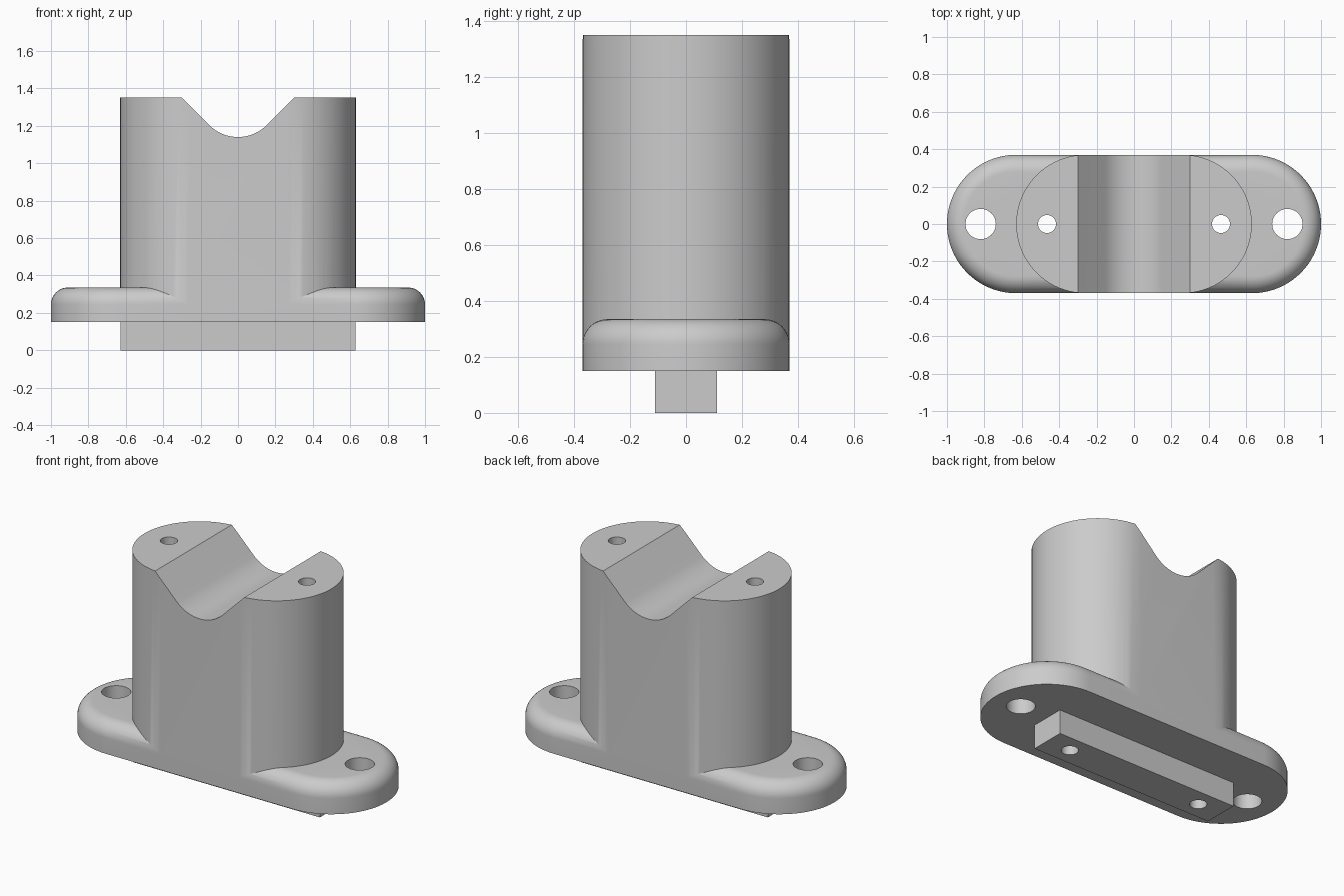
import bpy, bmesh, math
from mathutils import Matrix

cube = bpy.data.objects.get("Cube")
if cube:
    bpy.data.objects.remove(cube, do_unlink=True)

RADIUS = 0.37
BASE_BOTTOM, BASE_TOP, FILLET = 0.15, 0.335, 0.09
TOP = 1.35

grey = bpy.data.materials.new("plain grey")
grey.use_nodes = True
colour = (0.6, 0.6, 0.6, 1)
grey.diffuse_color = colour
grey.node_tree.nodes["Principled BSDF"].inputs["Base Color"].default_value = colour


def finish(name, bm):
    bmesh.ops.recalc_face_normals(bm, faces=bm.faces)
    mesh = bpy.data.meshes.new(name)
    bm.to_mesh(mesh)
    bm.free()
    mesh.materials.append(grey)
    obj = bpy.data.objects.new(name, mesh)
    bpy.context.collection.objects.link(obj)
    return obj


def stadium(name, centre, levels, steps=40):
    """Stack of round-ended slots; levels are (radius, z) pairs."""
    bm = bmesh.new()
    rings = []
    for radius, z in levels:
        ring = []
        for side in (1, -1):
            for i in range(steps + 1):
                a = math.pi * (i / steps - 0.5)
                ring.append(bm.verts.new((side * (centre + radius * math.cos(a)),
                                          side * radius * math.sin(a), z)))
        rings.append(ring)
    for low, high in zip(rings, rings[1:]):
        for i in range(len(low)):
            j = (i + 1) % len(low)
            bm.faces.new((low[i], low[j], high[j], high[i]))
    bm.faces.new(rings[0])
    bm.faces.new(rings[-1])
    return finish(name, bm)


def combine(target, other, operation):
    mod = target.modifiers.new(operation, 'BOOLEAN')
    mod.operation, mod.solver, mod.object = operation, 'EXACT', other
    bpy.context.view_layer.objects.active = target
    bpy.ops.object.modifier_apply(modifier=mod.name)
    bpy.data.objects.remove(other, do_unlink=True)


# Mounting flange with a rounded upper edge
levels = [(RADIUS, BASE_BOTTOM)]
for i in range(13):
    a = math.pi / 2 * i / 12
    levels.append((RADIUS - FILLET * (1 - math.cos(a)),
                   BASE_TOP - FILLET * (1 - math.sin(a))))
support = stadium("saddle_support", 0.63, levels)

# Column
combine(support, stadium("column", 0.26, [(RADIUS, 0.2), (RADIUS, TOP)]), 'UNION')

# Locating key under the flange
bm = bmesh.new()
bmesh.ops.create_cube(bm, size=1, matrix=Matrix.Translation((0, 0, 0.1))
                      @ Matrix.Diagonal((1.256, 0.22, 0.2, 1)))
combine(support, finish("locating_key", bm), 'UNION')

# Saddle groove: sloped walls meeting a round bottom
half, bottom, slack = 0.3, 1.14, 0.1
apex = TOP - half
r = (bottom - apex) / (math.sqrt(2) - 1)
profile = [(-half - slack, TOP + slack)]
for i in range(25):
    a = math.radians(-135 + 90 * i / 24)
    profile.append((r * math.cos(a), apex + r * math.sqrt(2) + r * math.sin(a)))
profile.append((half + slack, TOP + slack))
bm = bmesh.new()
face = bm.faces.new([bm.verts.new((x, -1, z)) for x, z in profile])
extruded = bmesh.ops.extrude_face_region(bm, geom=[face])["geom"]
bmesh.ops.translate(bm, vec=(0, 2, 0),
                    verts=[v for v in extruded if isinstance(v, bmesh.types.BMVert)])
combine(support, finish("groove_cutter", bm), 'DIFFERENCE')

# Bolt holes through the flange and pin holes through the column
for x, radius in ((0.82, 0.081), (0.465, 0.048)):
    for side in (-1, 1):
        bm = bmesh.new()
        bmesh.ops.create_cone(bm, cap_ends=True, segments=40, radius1=radius,
                              radius2=radius, depth=4,
                              matrix=Matrix.Translation((side * x, 0, 0)))
        combine(support, finish("hole_cutter", bm), 'DIFFERENCE')

# Smooth curved surfaces, crisp edges
bpy.ops.object.select_all(action='DESELECT')
support.select_set(True)
bpy.context.view_layer.objects.active = support
bpy.ops.object.shade_smooth_by_angle(angle=math.radians(25))
